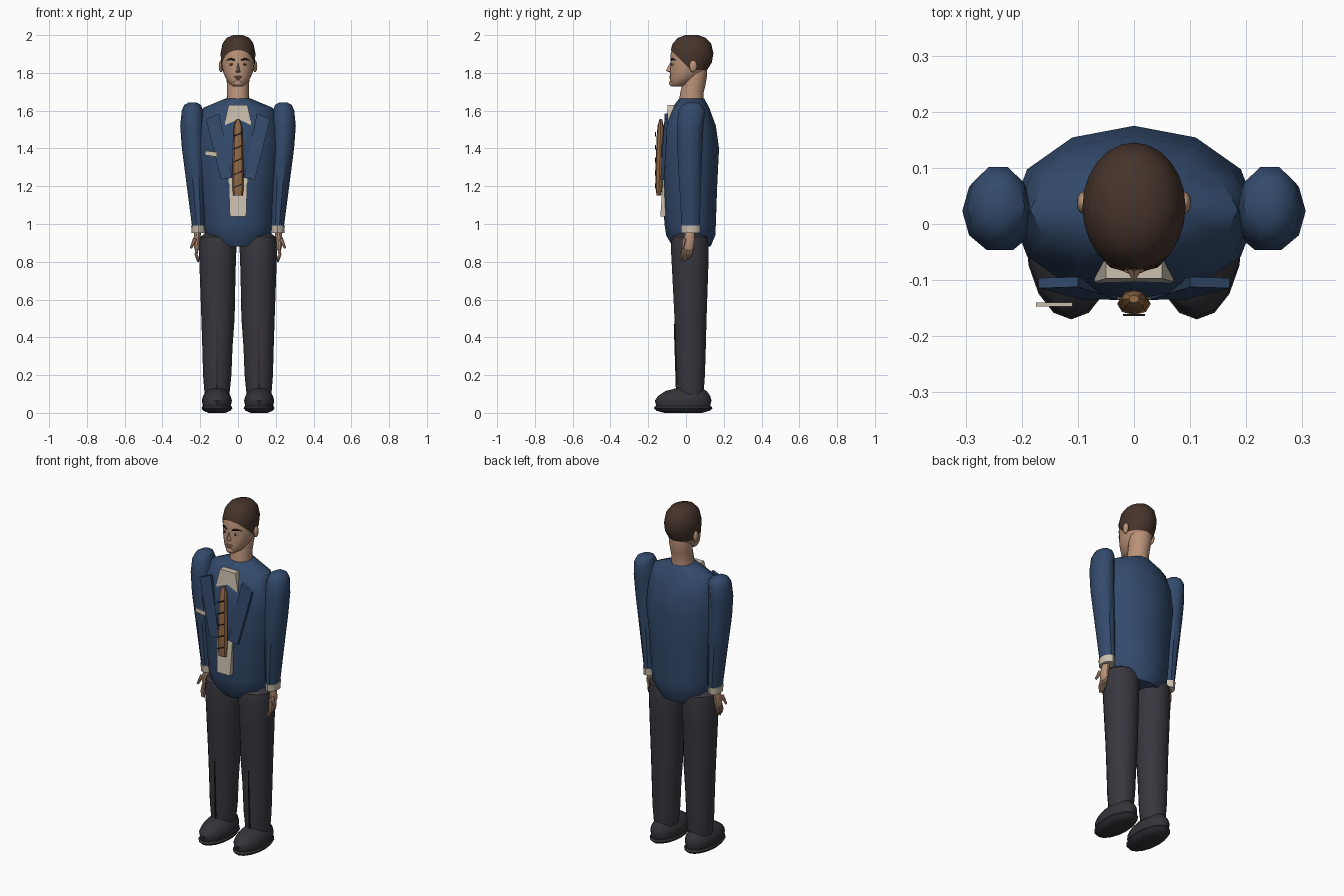
import bpy, bmesh, math
from mathutils import Vector

if "Cube" in bpy.data.objects:
    bpy.data.objects.remove(bpy.data.objects["Cube"], do_unlink=True)


def material(name, r, g, b):
    m = bpy.data.materials.new(name)
    m.use_nodes = True
    m.diffuse_color = (r, g, b, 1)
    node = next(n for n in m.node_tree.nodes if n.type == "BSDF_PRINCIPLED")
    node.inputs["Base Color"].default_value = (r, g, b, 1)
    node.inputs["Roughness"].default_value = 0.8
    return m


navy = material("navy cloth", .033, .069, .15)
charcoal = material("charcoal cloth", .04, .038, .048)
leather = material("dark leather", .034, .033, .04)
cream = material("cream cotton", .6, .53, .43)
skin = material("skin", .5, .29, .19)
hair_brown = material("hair brown", .06, .034, .024)
tan = material("tan brown", .3, .145, .06)
dark = material("dark brown", .02, .012, .01)
lip = material("lip", .34, .15, .11)


def finish(bm, name, mat, angle=40):
    bmesh.ops.recalc_face_normals(bm, faces=bm.faces)
    me = bpy.data.meshes.new(name)
    bm.to_mesh(me)
    bm.free()
    ob = bpy.data.objects.new(name, me)
    bpy.context.collection.objects.link(ob)
    me.materials.append(mat)
    bpy.ops.object.select_all(action="DESELECT")
    ob.select_set(True)
    bpy.context.view_layer.objects.active = ob
    bpy.ops.object.shade_smooth_by_angle(angle=math.radians(angle))
    return ob


def loft_mesh(rings, n=12, side=1):
    """Stack elliptical rings (z, cx, cy, rx, ry) into a capped body."""
    bm = bmesh.new()
    rows = []
    for z, cx, cy, rx, ry in rings:
        rows.append([bm.verts.new((side * (cx + rx * math.cos(i * math.tau / n)),
                                   cy + ry * math.sin(i * math.tau / n), z)) for i in range(n)])
    for a, b in zip(rows, rows[1:]):
        for i in range(n):
            j = (i + 1) % n
            bm.faces.new((a[i], a[j], b[j], b[i]))
    bm.faces.new(rows[0])
    bm.faces.new(rows[-1])
    return bm


def loft(name, mat, rings, n=12, side=1):
    return finish(loft_mesh(rings, n, side), name, mat)


def plate(name, mat, outline, depth, thick, side=1):
    """Prism from an XZ outline; depth(z) gives the y of its front face."""
    bm = bmesh.new()
    front = [bm.verts.new((side * x, depth(z), z)) for x, z in outline]
    back = [bm.verts.new((side * x, depth(z) + thick, z)) for x, z in outline]
    bm.faces.new(front)
    bm.faces.new(back)
    for i in range(len(outline)):
        j = (i + 1) % len(outline)
        bm.faces.new((front[i], front[j], back[j], back[i]))
    return finish(bm, name, mat, 20)


def rod(name, mat, p, q, r1, r2):
    p, q = Vector(p), Vector(q)
    bm = bmesh.new()
    bmesh.ops.create_cone(bm, cap_ends=True, segments=8, radius1=r1, radius2=r2, depth=(q - p).length)
    bm.transform((q - p).to_track_quat("Z", "Y").to_matrix().to_4x4())
    bmesh.ops.translate(bm, vec=(p + q) / 2, verts=bm.verts)
    return finish(bm, name, mat)


def ball(name, mat, at, size):
    bm = bmesh.new()
    bmesh.ops.create_uvsphere(bm, u_segments=12, v_segments=8, radius=1)
    bmesh.ops.scale(bm, vec=size, verts=bm.verts)
    bmesh.ops.translate(bm, vec=at, verts=bm.verts)
    return finish(bm, name, mat)


# Jacket body
loft("jacket", navy, [
    (.88, 0, .03, .13, .1), (.94, 0, .025, .175, .13), (1.0, 0, .022, .185, .136),
    (1.2, 0, .02, .2, .145), (1.4, 0, .02, .22, .155), (1.52, 0, .02, .21, .138),
    (1.615, 0, .025, .185, .098), (1.665, 0, .03, .065, .066)])


# Shirt front, lapels, tie and pocket square share one slope
def slope(offset):
    return lambda z: -.098 - offset - (1.62 - z) * .065


plate("shirt_front", cream, [(-.05, 1.63), (.05, 1.63), (.07, 1.54), (.03, 1.25), (.05, 1.24),
                             (.043, 1.04), (-.043, 1.04), (-.05, 1.24), (-.03, 1.25), (-.07, 1.54)],
      slope(0), .035)
for s, label in ((1, "left"), (-1, "right")):
    plate(label + "_lapel", navy, [(.17, 1.555), (.1, 1.585), (.03, 1.245), (.09, 1.235)],
          slope(.012), .018, s)
loft("tie", tan, [(z, 0, -.135 - (1.5 - z) * .025, rx, ry) for z, rx, ry in
                  ((1.15, .026, .012), (1.2, .03, .02), (1.35, .028, .021),
                   (1.47, .024, .019), (1.52, .022, .016), (1.555, .009, .007))], 8)
for i in range(5):
    z = 1.19 + i * .068
    plate("tie_stripe", dark, [(-.02, z), (.02, z + .018), (.02, z + .025), (-.02, z + .007)],
          lambda z: -.164, .004)
plate("pocket_square", cream, [(-.175, 1.365), (-.11, 1.355), (-.11, 1.38), (-.175, 1.388)],
      lambda z: -.147, .007)

for s, label in ((1, "left"), (-1, "right")):
    # Sleeve and cuff
    loft(label + "_sleeve", navy, [
        (.985, .208, .025, .035, .05), (1.2, .221, .022, .05, .06), (1.4, .235, .02, .062, .07),
        (1.52, .243, .023, .063, .073), (1.6, .242, .03, .056, .075), (1.63, .24, .033, .045, .055),
        (1.643, .24, .035, .022, .03)], 10, s)
    loft(label + "_cuff", cream, [(.952, .21, .025, .035, .05), (.992, .21, .025, .038, .053)], 12, s)

    # Hand
    loft(label + "_palm", skin, [(.862, .215, .012, .013, .026), (.9, .22, .014, .018, .031),
                                 (.965, .212, .022, .018, .024)], 10, s)
    for i in range(4):
        y = -.01 + i * .014
        knuckle = (s * .217, y, .875)
        joint = (s * .222, y - .008, .838)
        tip = (s * .211, y - .02, .8 + abs(i - 1) * .009)
        rod(label + "_finger", skin, knuckle, joint, .009, .008)
        rod(label + "_fingertip", skin, joint, tip, .008, .005)
    rod(label + "_thumb", skin, (s * .228, -.008, .92), (s * .25, -.018, .872), .012, .006)

    # Trouser leg and front crease
    loft(label + "_trouser_leg", charcoal, [
        (.1, .111, .025, .066, .07), (.2, .11, .025, .075, .077), (.35, .109, .025, .08, .082),
        (.5, .106, .024, .088, .087), (.75, .108, .022, .095, .098), (.88, .108, .02, .1, .103),
        (.93, .108, .02, .094, .095), (.955, .108, .02, .06, .06)], 14, s)
    plate(label + "_crease", dark, [(.108, .13), (.113, .13), (.112, .47), (.109, .47)],
          lambda z: -.054 - (z - .13) * .032, .008, s)

    # Shoe
    loft(label + "_shoe", leather, [
        (.035, .112, -.015, .074, .142), (.065, .112, -.015, .08, .15), (.09, .112, -.01, .073, .138),
        (.115, .112, 0, .055, .11), (.13, .112, .015, .035, .07)], 16, s)
    loft(label + "_sole", leather, [
        (0, .112, -.015, .045, .1), (.012, .112, -.015, .073, .143), (.025, .112, -.015, .082, .155),
        (.036, .112, -.015, .076, .148)], 16, s)

# Neck
loft("neck", skin, [(1.64, 0, .03, .062, .066), (1.69, 0, .03, .058, .062),
                    (1.74, 0, .042, .058, .062), (1.79, 0, .05, .064, .062),
                    (1.83, 0, .05, .06, .06)], 16)

# Head, with the hair cap cut from a slightly larger copy
skull = [(1.727, 0, -.045, .022, .03), (1.74, 0, -.033, .042, .05), (1.77, 0, -.01, .064, .075),
         (1.81, 0, .012, .081, .095), (1.85, 0, .025, .086, .108), (1.9, 0, .03, .088, .111),
         (1.95, 0, .031, .078, .098), (1.98, 0, .031, .056, .07), (1.995, 0, .031, .022, .03)]
loft("head", skin, skull, 24)
bm = loft_mesh([(z + .005, cx, cy, rx + .004, ry + .004) for z, cx, cy, rx, ry in skull], 24)
for point, normal in (((0, 0, 1.815), (0, 0, 1)), ((0, -.07, 1.91), (0, 1, 1))):
    bmesh.ops.bisect_plane(bm, geom=bm.verts[:] + bm.edges[:] + bm.faces[:], plane_co=point,
                           plane_no=normal, clear_inner=True)
finish(bm, "hair", hair_brown)

# Face
bm = bmesh.new()
a, b, c, d, e = [bm.verts.new(v) for v in ((0, -.078, 1.865), (-.017, -.072, 1.803), (.017, -.072, 1.803),
                                           (0, -.107, 1.812), (0, -.075, 1.797))]
for f in ((a, b, d), (a, d, c), (b, e, d), (d, e, c), (a, c, e, b)):
    bm.faces.new(f)
finish(bm, "nose", skin)
ball("upper_lip", lip, (0, -.078, 1.779), (.023, .011, .005))
ball("lower_lip", lip, (0, -.077, 1.77), (.018, .011, .006))
ball("chin", skin, (0, -.07, 1.746), (.026, .02, .018))
for s, label in ((1, "left"), (-1, "right")):
    ball(label + "_eye", cream, (s * .035, -.069, 1.845), (.014, .008, .006))
    ball(label + "_iris", dark, (s * .035, -.075, 1.845), (.006, .004, .006))
    rod(label + "_brow", dark, (s * .017, -.079, 1.868), (s * .04, -.073, 1.875), .005, .005)
    rod(label + "_brow_end", dark, (s * .04, -.073, 1.875), (s * .062, -.053, 1.866), .005, .002)
    ball(label + "_ear", skin, (s * .09, .038, 1.835), (.012, .02, .032))
